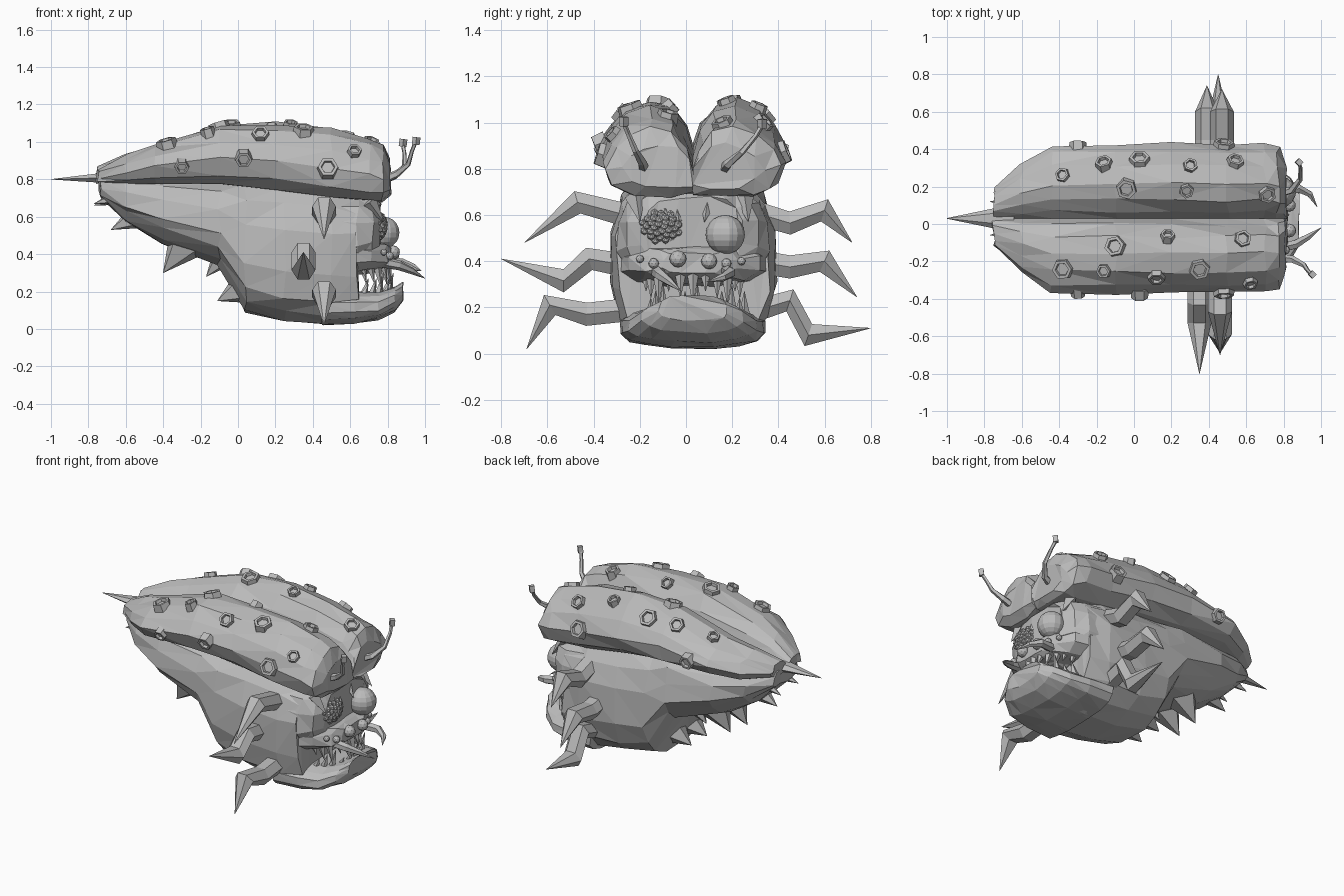
import bpy, bmesh, math, random
from mathutils import Vector
from mathutils.bvhtree import BVHTree

random.seed(4)
cube = bpy.data.objects.get("Cube")
if cube:
    bpy.data.objects.remove(cube)

grey = bpy.data.materials.new("stone grey")
grey.use_nodes = True
GREY = (0.5, 0.5, 0.5, 1)
grey.diffuse_color = GREY
grey.node_tree.nodes["Principled BSDF"].inputs["Base Color"].default_value = GREY
MID = 0.03  # the body's centre line in y


def finish(name, bm):
    bmesh.ops.recalc_face_normals(bm, faces=bm.faces)
    mesh = bpy.data.meshes.new(name)
    bm.to_mesh(mesh)
    bm.free()
    mesh.materials.append(grey)
    obj = bpy.data.objects.new(name, mesh)
    bpy.context.collection.objects.link(obj)
    return obj


def skin(bm, rings):
    """Join equal rings of points into a capped skin."""
    loops = [[bm.verts.new(p) for p in ring] for ring in rings]
    n = len(loops[0])
    for a, b in zip(loops, loops[1:]):
        for i in range(n):
            j = (i + 1) % n
            bm.faces.new((a[i], a[j], b[j], b[i]))
    bm.faces.new(loops[0])
    bm.faces.new(loops[-1])


def loft(name, rings, rough=0.009):
    """Faceted organic form with a slightly uneven surface; points on the centre line stay there."""
    bm = bmesh.new()
    skin(bm, rings)
    for v in bm.verts:
        sway = 0 if abs(v.co.y - MID) < 0.002 else rough
        v.co += Vector([random.uniform(-r, r) for r in (rough, sway, rough)])
    bmesh.ops.triangulate(bm, faces=bm.faces)
    return finish(name, bm)


def oval(x, half, low, high, power=0.75, n=16):
    ring = []
    for i in range(n):
        a = math.tau * (i + 0.5) / n
        c, s = math.cos(a), math.sin(a)
        ring.append((x, MID + half * math.copysign(abs(c) ** power, c),
                     (low + high) / 2 + (high - low) / 2 * math.copysign(abs(s) ** power, s)))
    return ring


def tube(bm, points, radii, sides=6, ref=(1, 0, 0), widen=1.0):
    """Tapering tube along a path; ref gives the widened side direction."""
    pts = [Vector(p) for p in points]
    rings = []
    for i, p in enumerate(pts):
        d = (pts[min(i + 1, len(pts) - 1)] - pts[max(i - 1, 0)]).normalized()
        v = d.cross(Vector(ref)).normalized()
        u = v.cross(d)
        r = max(radii[i], 0.001)
        rings.append([p + u * r * widen * math.cos(math.tau * k / sides)
                      + v * r * math.sin(math.tau * k / sides) for k in range(sides)])
    skin(bm, rings)


def ball(bm, centre, r, detail=1):
    made = bmesh.ops.create_icosphere(bm, subdivisions=detail, radius=r)
    bmesh.ops.translate(bm, verts=made["verts"], vec=centre)


# trunk, head and lower jaw
loft("trunk", [oval(*s) for s in (
    (-.74, .13, .7, .83), (-.6, .23, .57, .83, .8), (-.4, .3, .46, .83, .85),
    (-.1, .335, .35, .82, .8), (.04, .35, .09, .82, .72), (.25, .36, .04, .8, .72),
    (.5, .355, .02, .77, .7), (.64, .33, .03, .74, .7))], 0.012)
loft("head", [oval(*s) for s in (
    (.5, .34, .28, .74), (.64, .33, .29, .73), (.72, .29, .31, .72), (.76, .22, .36, .68))])
loft("snout", [oval(*s, n=12) for s in (
    (.6, .34, .29, .48), (.72, .29, .3, .47), (.79, .2, .32, .46), (.82, .13, .34, .44))])
loft("lower_jaw", [oval(*s) for s in (
    (.45, .32, .02, .21), (.62, .31, .03, .2), (.75, .28, .05, .2),
    (.84, .22, .09, .23), (.88, .15, .14, .25))], 0.006)

# wing cases: one section scaled along the back, for both sides
SECTION = ((0, .4), (.09, .69), (.24, .94), (.47, 1), (.72, .9), (.9, .68),
           (1, .42), (.9, .15), (.68, 0), (.25, 0), (0, .03))
STATIONS = ((-.75, .16, .78, .86), (-.6, .29, .77, .93), (-.44, .39, .78, .98),
            (-.1, .4, .78, 1.09), (.2, .4, .75, 1.1), (.5, .4, .7, 1.07),
            (.7, .4, .68, 1.01), (.77, .38, .68, .98), (.81, .3, .72, .91))
cases = {}
for side, word in ((1, "left"), (-1, "right")):
    rings = [[(x, MID + side * w * u, low + (high - low) * t) for u, t in SECTION]
             for x, w, low, high in STATIONS]
    obj = loft(word + "_wing_case", rings, 0.012)
    cases[side] = BVHTree.FromPolygons([v.co for v in obj.data.vertices],
                                       [list(p.vertices) for p in obj.data.polygons])


# hexagonal cups, seated on the wing cases
def cup(bm, spot, normal, r):
    turn = normal.to_track_quat("Z", "Y")
    profile = ((1, -.03), (.9, .025), (.62, .025), (.55, .008))
    skin(bm, [[spot + turn @ Vector((r * f * math.cos(math.tau * k / 6), r * f * math.sin(math.tau * k / 6), h))
               for k in range(6)] for f, h in profile])


bm = bmesh.new()
TOP_CUPS = ((-.38, .26), (-.16, .32), (.03, .34), (.3, .31), (.54, .33), (-.04, .19), (.28, .18),
            (.71, .16), (-.1, -.12), (.18, -.07), (.58, -.08), (-.38, -.24), (-.16, -.25),
            (.12, -.28), (.35, -.24), (.62, -.31))
SIDE_CUPS = ((-.3, .87, 1), (.48, .87, 1), (-.3, .87, -1), (.03, .91, -1), (.48, .86, -1))
hits = [cases[1 if y > MID else -1].ray_cast(Vector((x, y, 3)), Vector((0, 0, -1))) for x, y in TOP_CUPS]
hits += [cases[s].ray_cast(Vector((x, 2 * s, z)), Vector((0, -s, 0))) for x, z, s in SIDE_CUPS]
for i, (spot, normal, _, _) in enumerate(hits):
    cup(bm, spot, normal, (.042, .05, .06)[i % 3])
finish("shell_cups", bm)

# six bent legs ending in points: x, then y and z along the leg
LEGS = {
    "right_upper_leg": (.46, ((-.26, .6), (-.47, .655), (-.7, .48))),
    "right_middle_leg": (.35, ((-.28, .385), (-.42, .41), (-.53, .315), (-.8, .41))),
    "right_lower_leg": (.46, ((-.25, .19), (-.43, .17), (-.59, .21), (-.69, .02))),
    "left_upper_leg": (.47, ((.3, .61), (.45, .565), (.6, .62), (.72, .48))),
    "left_middle_leg": (.39, ((.3, .4), (.45, .375), (.6, .4), (.74, .245))),
    "left_lower_leg": (.45, ((.25, .17), (.45, .23), (.53, .08), (.8, .11))),
}
for name, (x, path) in LEGS.items():
    bm = bmesh.new()
    tube(bm, [(x, y, z) for y, z in path], [.058] * (len(path) - 1) + [0], widen=1.1)
    finish(name, bm)

# flat tail spike and the row of spikes below the rear
bm = bmesh.new()
tube(bm, ((-.64, .03, .81), (-1, .03, .8)), (.04, 0), ref=(0, 1, 0), widen=1.9)
finish("tail_spike", bm)
SPIKES = (((-.58, .1, .72), (-.77, .12, .66), .06), ((-.58, -.04, .72), (-.77, -.06, .67), .06),
          ((-.5, .03, .62), (-.68, .03, .53), .09), ((-.27, .1, .47), (-.39, .1, .31), .12),
          ((-.27, -.06, .47), (-.4, -.06, .3), .12), ((-.05, .03, .42), (-.17, .03, .28), .09),
          ((.05, .1, .23), (-.11, .1, .15), .11), ((.05, -.06, .23), (-.11, -.06, .15), .11))
bm = bmesh.new()
for base, tip, r in SPIKES:
    tube(bm, (base, tip), (r, 0), sides=5, ref=(0, 1, 0))
finish("rear_spikes", bm)

# big eye, row of small eyes and cluster eye
bm = bmesh.new()
made = bmesh.ops.create_uvsphere(bm, u_segments=14, v_segments=10, radius=.085)
bmesh.ops.translate(bm, verts=made["verts"], vec=(.78, .17, .515))
finish("big_eye", bm)
bm = bmesh.new()
for x, y, z, r in ((.78, -.2, .41, .018), (.81, -.14, .39, .023), (.83, -.035, .41, .037),
                   (.83, .1, .4, .035), (.81, .175, .39, .022), (.78, .24, .4, .018)):
    ball(bm, (x, y, z), r, 2)
finish("small_eyes", bm)
bm = bmesh.new()
COUNT = 34
for i in range(COUNT):
    f = math.sqrt((i + .5) / COUNT)
    a = i * 2.4
    ball(bm, (.735 + .05 * math.sqrt(1 - f * f), -.105 + .09 * f * math.cos(a),
              .55 + .07 * f * math.sin(a)), .019)
finish("cluster_eye", bm)

# brow spikes framing the eyes
bm = bmesh.new()
for y, tip in ((-.22, -.2), (-.05, -.03), (.1, .08), (.25, .27)):
    tube(bm, ((.7, y, .68), (.78, tip, .57)), (.045, 0), sides=4, ref=(0, 1, 0))
finish("brow_spikes", bm)

# teeth along the mouth arc
bm = bmesh.new()
for i in range(11):
    a = math.radians(-75 + 150 * i / 10)
    x, y = .63 + .18 * math.cos(a), MID + .21 * math.sin(a)
    long = .03 * (i % 3)
    tube(bm, ((x - .02, y, .36), (x + .01, y, .27 - long)), (.03, 0), sides=5)
    tube(bm, ((x - .01, y + .02, .17), (x + .02, y + .02, .24 + long)), (.026, 0), sides=5)
finish("teeth", bm)

# curved pincers beside the mouth
bm = bmesh.new()
for path in (((.76, -.13, .36), (.86, -.11, .34), (.93, -.07, .31), (1, -.02, .27)),
             ((.76, .17, .36), (.88, .19, .35), (.94, .16, .33), (.98, .09, .31))):
    tube(bm, path, (.03, .026, .018, 0), ref=(0, 0, 1))
finish("pincers", bm)

# antennae with blunt tips
for word, path in (("left", ((.76, .16, .79), (.84, .18, .82), (.89, .24, .87), (.89, .3, .94), (.88, .33, .99))),
                   ("right", ((.76, -.18, .79), (.85, -.19, .83), (.91, -.22, .88), (.93, -.25, .95), (.95, -.27, 1.0)))):
    bm = bmesh.new()
    tube(bm, path, (.025, .02, .014, .011, .011), sides=5, ref=(0, 1, 0))
    end = Vector(path[-1])
    tube(bm, (end - Vector((0, 0, .015)), end + Vector((.005, 0, .025))), (.021, .021), sides=4, ref=(0, 1, 0))
    finish(word + "_antenna", bm)
